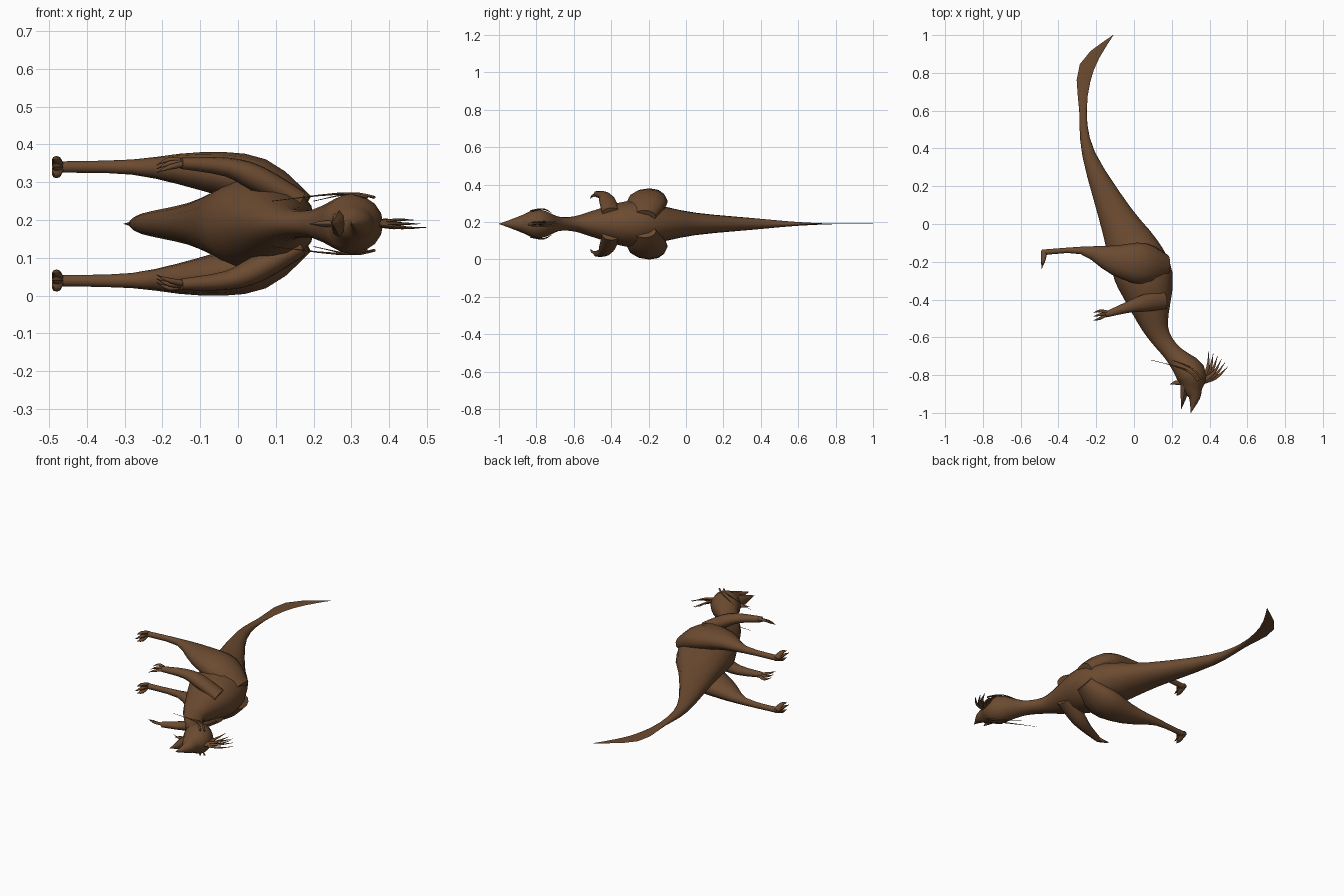
import bpy, bmesh, math
from mathutils import Vector

cube = bpy.data.objects.get("Cube")
if cube:
    bpy.data.objects.remove(cube, do_unlink=True)

MID = 0.19  # height of the symmetry plane: the animal lies on its side
UP = Vector((0, 0, 1))

hide = bpy.data.materials.new("brown hide")
hide.use_nodes = True
hide.diffuse_color = (0.15, 0.07, 0.03, 1)
shader = hide.node_tree.nodes["Principled BSDF"]
shader.inputs["Base Color"].default_value = hide.diffuse_color
shader.inputs["Roughness"].default_value = 0.8


def blend(a, b, c, d, t):
    """Smooth curve from b to c, steered by the neighbours a and d."""
    return b + t / 2 * (c - a + t * (2 * a - 5 * b + 4 * c - d + t * (3 * (b - c) + d - a)))


def refine(rows, steps):
    """Fill in smooth rows between the given ones."""
    padded = [rows[0], *rows, rows[-1]]
    result = []
    for group in zip(padded, padded[1:], padded[2:], padded[3:]):
        for step in range(steps):
            result.append([blend(*values, step / steps) for values in zip(*group)])
    return result + [list(rows[-1])]


def sweep(name, rows, side=1, sides=12, steps=3):
    """Skin ellipses along rows of x, y, offset from the plane, depth, width."""
    rows = refine(rows, steps)
    points = [Vector((x, y, MID + side * offset)) for x, y, offset, depth, width in rows]
    bm = bmesh.new()
    loops = []
    for i, (point, row) in enumerate(zip(points, rows)):
        along = points[min(i + 1, len(points) - 1)] - points[max(i - 1, 0)]
        across = along.cross(UP).normalized()
        third = along.normalized().cross(across)
        depth, width = (max(radius, 0.001) for radius in row[-2:])
        angles = [math.tau * k / sides for k in range(sides)]
        loops.append([bm.verts.new(point + across * depth * math.cos(a) + third * width * math.sin(a))
                      for a in angles])
    for near, far in zip(loops, loops[1:]):
        for k in range(sides):
            bm.faces.new((near[k - 1], near[k], far[k], far[k - 1]))
    bm.faces.new(loops[0])
    bm.faces.new(loops[-1])
    bmesh.ops.recalc_face_normals(bm, faces=bm.faces[:])
    mesh = bpy.data.meshes.new(name)
    bm.to_mesh(mesh)
    bm.free()
    mesh.materials.append(hide)
    part = bpy.data.objects.new(name, mesh)
    bpy.context.collection.objects.link(part)
    bpy.ops.object.select_all(action='DESELECT')
    part.select_set(True)
    bpy.context.view_layer.objects.active = part
    bpy.ops.object.shade_smooth_by_angle(angle=math.radians(50))


def spike(name, path, depth, width, side=1):
    """A pointed strand whose thickness falls away towards the tip."""
    rows = []
    for i, point in enumerate(path):
        fall = 1 - (i / (len(path) - 1)) ** 2
        rows.append((*point, depth * fall, width * fall))
    sweep(name, rows, side, sides=8)


# Tail, torso, neck, head and upper beak in one skin
sweep("body", [
    (-.11, 1, 0, 0, 0),
    (-.25, .83, 0, .04, 0),
    (-.27, .6, 0, .02, .01),
    (-.24, .37, 0, .035, .03),
    (-.1, .05, 0, .09, .06),
    (0, -.15, 0, .14, .1),
    (.06, -.3, 0, .15, .125),
    (.1, -.5, 0, .085, .07),
    (.14, -.6, 0, .055, .04),
    (.21, -.69, 0, .05, .04),
    (.3, -.79, 0, .08, .08),
    (.31, -.87, 0, .055, .05),
    (.32, -.92, 0, .03, .03),
    (.3, -1, 0, 0, 0)], sides=16)

# Lower beak and throat wattle
spike("lower_beak", [(.27, -.82, 0), (.265, -.9, 0), (.25, -.98, 0)], .025, .04)
spike("throat_wattle", [(.27, -.84, 0), (.22, -.84, 0), (.19, -.85, 0)], .015, .01)

# Crest feathers fanning back from the crown
crown = Vector((.35, -.84, 0))
for n in range(6):
    angle = math.radians(30 + 9 * n)
    reach = Vector((math.cos(angle), math.sin(angle), 0)) * .17
    curl = reach.cross(UP) / 9
    lean = UP * .01 * (n % 3 - 1)
    spike(f"crest_feather_{n + 1}",
          [crown, crown + reach / 2 + curl + lean, crown + reach + lean], .012, .006)

for label, side in (("upper", 1), ("lower", -1)):
    # Long thin plumes trailing from the cheeks
    spike(f"{label}_long_plume",
          [(.34, -.83, .07), (.27, -.77, .08), (.09, -.72, .06)], .005, .004, side)
    spike(f"{label}_short_plume",
          [(.36, -.82, .07), (.3, -.76, .08), (.2, -.72, .06)], .005, .004, side)

    # Hind leg from hip to ankle
    sweep(f"{label}_hind_leg", [
        (.17, -.22, .04, .06, .04),
        (.05, -.21, .11, .11, .065),
        (-.1, -.19, .14, .08, .05),
        (-.28, -.14, .15, .02, .02),
        (-.48, -.15, .15, .015, .015)], side)

    # Arm from shoulder to wrist
    sweep(f"{label}_arm", [
        (.16, -.4, .06, .05, .03),
        (.05, -.42, .12, .045, .035),
        (-.03, -.44, .15, .03, .025),
        (-.15, -.48, .16, .015, .015)], side)

    # Three toes and three clawed fingers
    for n in range(3):
        spread = .02 * (n - 1)
        spike(f"{label}_toe_{n + 1}", [
            (-.475, -.14, .15),
            (-.48, -.19, .15 + spread),
            (-.49, -.24 + abs(spread), .15 + spread)], .016, .013, side)
        spike(f"{label}_finger_{n + 1}", [
            (-.13, -.47, .16),
            (-.18, -.48 + spread, .16 + spread / 2),
            (-.215, -.49 + spread, .145 + spread / 2)], .01, .009, side)
